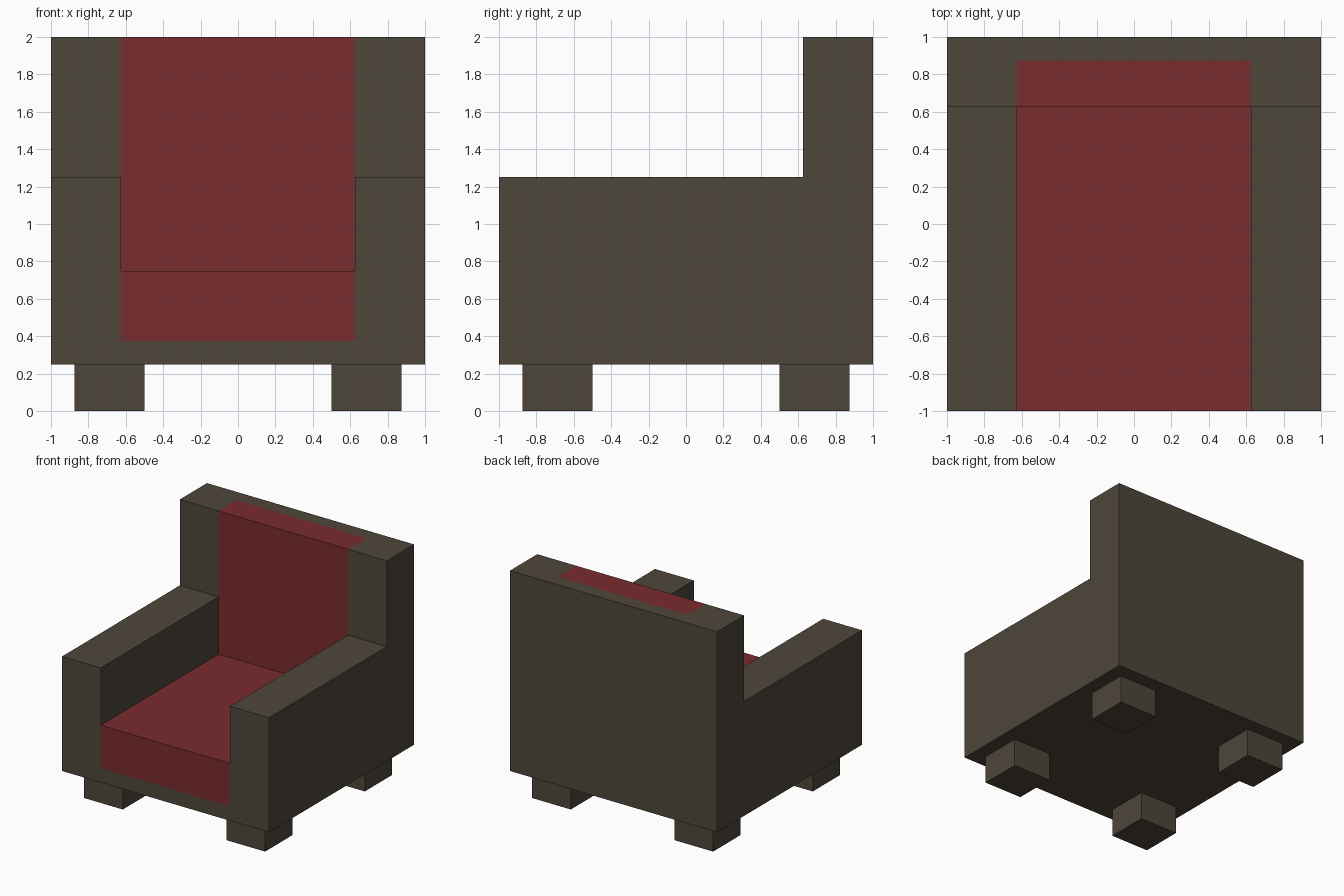
import bpy
import bmesh

cube = bpy.data.objects.get("Cube")
if cube:
    bpy.data.objects.remove(cube, do_unlink=True)


def make_material(name, color):
    mat = bpy.data.materials.new(name)
    mat.use_nodes = True
    mat.diffuse_color = color
    mat.node_tree.nodes["Principled BSDF"].inputs["Base Color"].default_value = color
    return mat


brown = make_material("dark_brown", (0.076, 0.061, 0.042, 1))
red = make_material("deep_red", (0.195, 0.025, 0.027, 1))


def finish(bm, name, materials):
    bmesh.ops.remove_doubles(bm, verts=bm.verts, dist=0.0001)
    bmesh.ops.recalc_face_normals(bm, faces=bm.faces)
    mesh = bpy.data.meshes.new(name)
    bm.to_mesh(mesh)
    bm.free()
    for mat in materials:
        mesh.materials.append(mat)
    obj = bpy.data.objects.new(name, mesh)
    bpy.context.scene.collection.objects.link(obj)
    return obj


def add_face(bm, points):
    return bm.faces.new([bm.verts.new(p) for p in points])


def sweep(bm, profile, x0, x1):
    """Walls of a closed (y, z) profile between two x positions."""
    return [add_face(bm, [(x0, *a), (x1, *a), (x1, *b), (x0, *b)])
            for a, b in zip(profile, profile[1:] + profile[:1])]


# Key levels of the chair
INNER, OUTER = 0.625, 1.0
BOTTOM, TRIM, SEAT, ARM, TOP = 0.25, 0.375, 0.75, 1.25, 2.0
BACK, STRIPE = 0.625, 0.875

# Outline shared by the middle and the two sides: front edge, underside, back
shell = [(-1, TRIM), (-1, BOTTOM), (1, BOTTOM), (1, TOP),
         (STRIPE, TOP), (BACK, TOP), (BACK, ARM)]
seat_profile = shell + [(BACK, SEAT), (-1, SEAT)]
side_profile = shell + [(-1, ARM), (-1, SEAT)]

bm = bmesh.new()

# Seat and backrest, with the upholstery from the trim to the top stripe
for face in sweep(bm, seat_profile, -INNER, INNER):
    c = face.calc_center_median()
    if c.z > TRIM and c.y < STRIPE:
        face.material_index = 1

# Armrest sides, each with its outer panel and the inner panel above the seat
for side in (-1, 1):
    sweep(bm, side_profile, side * INNER, side * OUTER)
    add_face(bm, [(side * OUTER, *p) for p in side_profile])
    add_face(bm, [(side * INNER, y, z) for y, z in
                  [(-1, SEAT), (BACK, SEAT), (BACK, ARM), (-1, ARM)]])
finish(bm, "armchair_body", [brown, red])

# Four block legs
LEG_WIDTH, LEG_CENTRE = 0.375, 0.6875
for sx, x_name in ((-1, "right"), (1, "left")):
    for sy, y_name in ((-1, "front"), (1, "back")):
        bm = bmesh.new()
        bmesh.ops.create_cube(bm, size=1)
        bmesh.ops.scale(bm, vec=(LEG_WIDTH, LEG_WIDTH, BOTTOM), verts=bm.verts)
        leg = finish(bm, f"{y_name}_{x_name}_leg", [brown])
        leg.location = (sx * LEG_CENTRE, sy * LEG_CENTRE, BOTTOM / 2)
